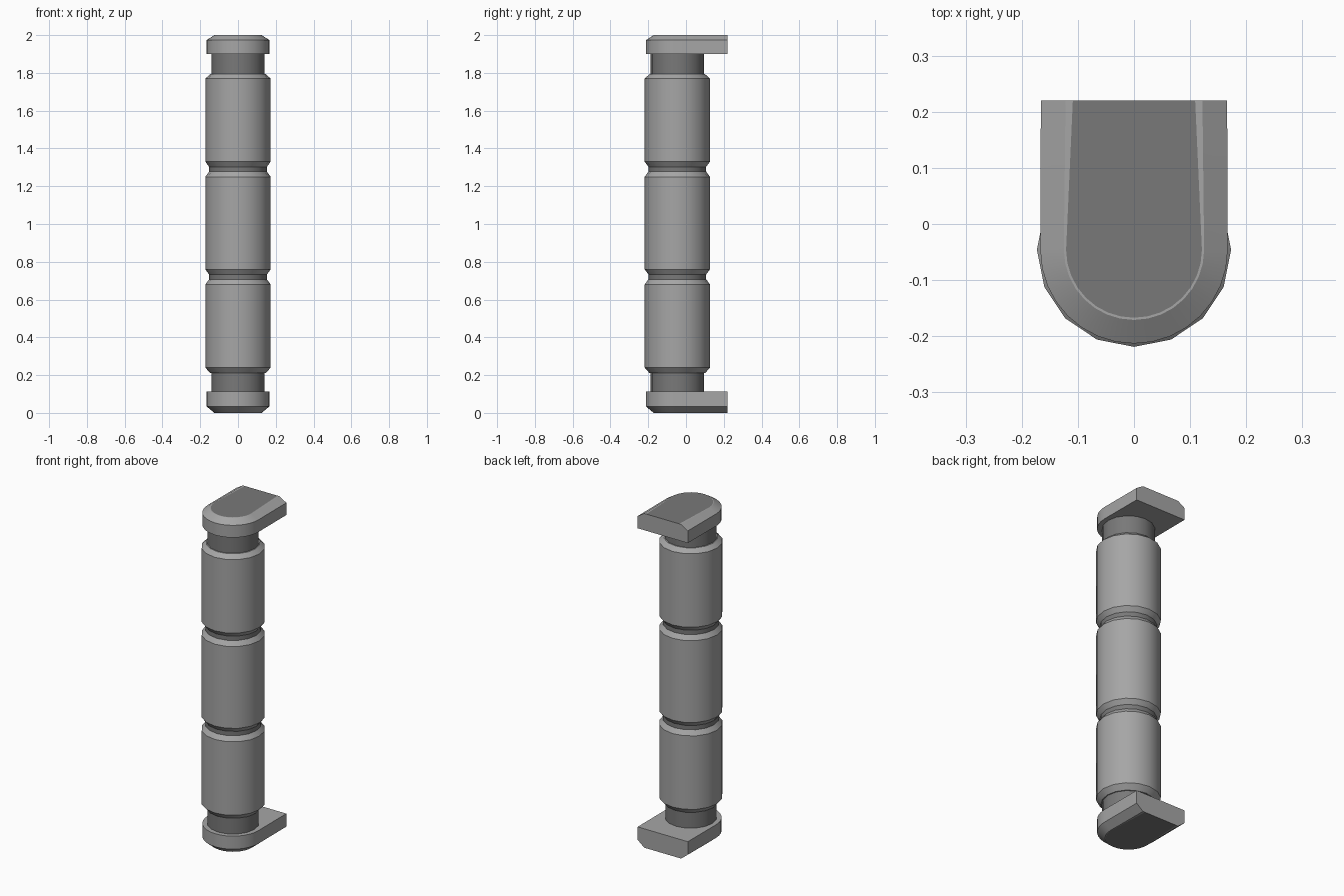
import bpy, bmesh, math

cube = bpy.data.objects.get("Cube")
if cube:
    bpy.data.objects.remove(cube, do_unlink=True)

AXIS_Y = -0.046   # centre line of the round shaft
BACK_Y = 0.22     # flat rear edge of the end caps
SIDES = 16


def make_material(name, value):
    mat = bpy.data.materials.new(name)
    mat.use_nodes = True
    color = (value, value, value, 1)
    mat.diffuse_color = color
    mat.node_tree.nodes["Principled BSDF"].inputs["Base Color"].default_value = color
    return mat


LIGHT = make_material("light grey", 0.38)
DARK = make_material("dark grey", 0.19)


def finish(bm, name):
    bmesh.ops.recalc_face_normals(bm, faces=bm.faces)
    mesh = bpy.data.meshes.new(name)
    bm.to_mesh(mesh)
    bm.free()
    mesh.materials.append(LIGHT)
    mesh.materials.append(DARK)
    obj = bpy.data.objects.new(name, mesh)
    bpy.context.collection.objects.link(obj)
    bpy.ops.object.select_all(action='DESELECT')
    obj.select_set(True)
    bpy.context.view_layer.objects.active = obj
    bpy.ops.object.shade_smooth_by_angle(angle=math.radians(28))
    return obj


def lathe(name, profile, is_dark):
    """Revolve (radius, z) points round the shaft axis and close both ends."""
    bm = bmesh.new()
    rings = []
    for r, z in profile:
        rings.append([bm.verts.new((r * math.cos(a), AXIS_Y + r * math.sin(a), z))
                      for a in (math.tau * i / SIDES for i in range(SIDES))])
    for low, high in zip(rings, rings[1:]):
        for i in range(SIDES):
            j = (i + 1) % SIDES
            bm.faces.new((low[i], low[j], high[j], high[i]))
    bm.faces.new(rings[0])
    bm.faces.new(rings[-1])
    for f in bm.faces:
        f.material_index = int(is_dark(f.calc_center_median().z))
    return finish(bm, name)


def end_cap(name, z_inner, z_bevel, z_outer):
    """U-shaped plate with a bevelled rim and a dark panel on its outer face."""
    bm = bmesh.new()
    # front radius, half width at the back, height
    levels = [(0.167, 0.166, z_inner), (0.167, 0.166, z_bevel),
              (0.125, 0.122, z_outer), (0.121, 0.109, z_outer)]
    rings = []
    for r, back, z in levels:
        arc = [math.pi + math.pi * i / SIDES for i in range(SIDES + 1)]
        pts = [(-back, BACK_Y)]
        pts += [(r * math.cos(a), AXIS_Y + r * math.sin(a)) for a in arc]
        pts += [(back, BACK_Y)]
        rings.append([bm.verts.new((x, y, z)) for x, y in pts])
    for low, high in zip(rings, rings[1:]):
        for i in range(len(low) - 1):
            bm.faces.new((low[i], low[i + 1], high[i + 1], high[i]))
    bm.faces.new(rings[0])
    bm.faces.new([r[0] for r in rings] + [r[-1] for r in reversed(rings)])
    panel = bm.faces.new(rings[-1])
    panel.material_index = 1
    return finish(bm, name)


# Narrow core that shows as a neck at each end
lathe("core", [(0.141, 0.1), (0.141, 1.91)], lambda z: True)

# Three barrels separated by dark V grooves
FULL, GROOVE, LIP = 0.173, 0.153, 0.147
profile = [(LIP, 0.21), (FULL, 0.24)]
grooves = (0.72, 1.29)
for g in grooves:
    profile += [(FULL, g - 0.04), (GROOVE, g - 0.013),
                (GROOVE, g + 0.013), (FULL, g + 0.04)]
profile += [(FULL, 1.77), (LIP, 1.793)]
lathe("barrels", profile, lambda z: any(abs(z - g) < 0.01 for g in grooves))

# Matching end plates
end_cap("top_cap", 1.9, 1.973, 2.0)
end_cap("bottom_cap", 0.113, 0.035, 0.0)
